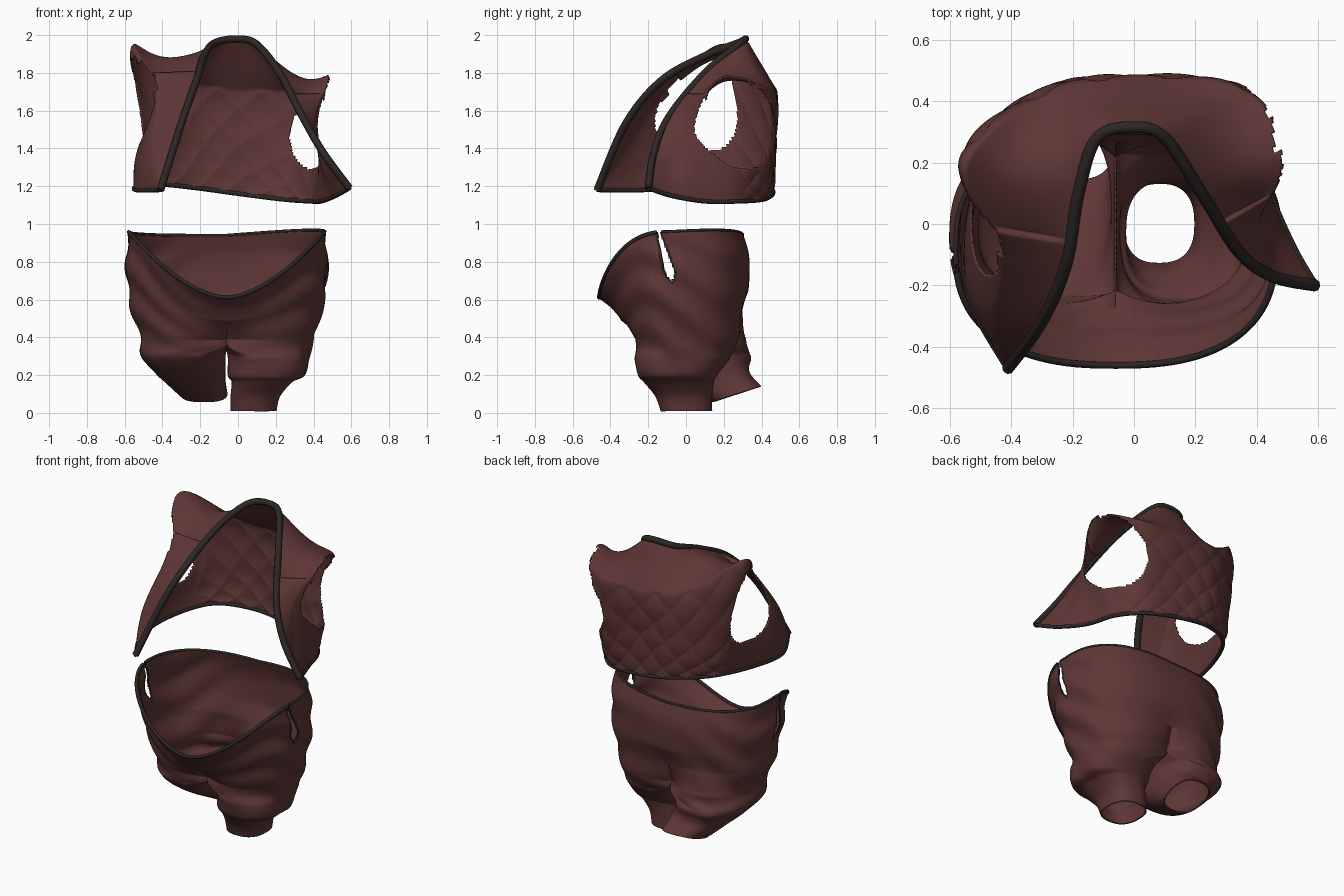
import bpy, bmesh, math, random
from mathutils import Vector

random.seed(4)
if "Cube" in bpy.data.objects:
    bpy.data.objects.remove(bpy.data.objects["Cube"])


def make_material(name, colour):
    m = bpy.data.materials.new(name)
    m.use_nodes = True
    m.diffuse_color = colour
    m.node_tree.nodes["Principled BSDF"].inputs["Base Color"].default_value = colour
    return m


fabric = make_material("maroon cloth", (0.112, 0.038, 0.036, 1))
binding = make_material("dark binding", (0.026, 0.02, 0.018, 1))


def spline(points, u):
    """Smooth point at index position u along a list of points."""
    last = len(points) - 1
    i = min(int(u), last - 1)
    f = u - i
    a, b, c, d = (Vector(points[max(0, min(last, i + k))]) for k in (-1, 0, 1, 2))
    return 0.5 * (2 * b + (c - a) * f + (2 * a - 5 * b + 4 * c - d) * f ** 2
                  + (3 * b - a - 3 * c + d) * f ** 3)


def cloth_object(name, bm):
    """Finish a cloth sheet: weld, give thickness, smooth."""
    bmesh.ops.remove_doubles(bm, verts=bm.verts, dist=0.0008)
    bmesh.ops.recalc_face_normals(bm, faces=bm.faces)
    mesh = bpy.data.meshes.new(name)
    bm.to_mesh(mesh)
    bm.free()
    mesh.materials.append(fabric)
    mesh.materials.append(binding)
    mesh.shade_smooth()
    ob = bpy.data.objects.new(name, mesh)
    bpy.context.collection.objects.link(ob)
    solid = ob.modifiers.new("thickness", "SOLIDIFY")
    solid.thickness = 0.008
    solid.offset = 0


def binding_tube(name, points, radius):
    """Dark piping along a path."""
    curve = bpy.data.curves.new(name, "CURVE")
    curve.dimensions = "3D"
    curve.bevel_depth = radius
    curve.bevel_resolution = 2
    curve.use_fill_caps = True
    path = curve.splines.new("POLY")
    path.points.add(len(points) - 1)
    for p, co in zip(path.points, points):
        p.co = (*co, 1)
    path.use_smooth = True
    curve.materials.append(binding)
    bpy.context.collection.objects.link(bpy.data.objects.new(name, curve))


# Vest: four guide lines running from the left front corner round the back
left_corner, right_corner = (0.59, -0.2, 1.19), (-0.41, -0.47, 1.18)
hem = [left_corner, (0.52, -0.08, 1.15), (0.44, 0.1, 1.12), (0.38, 0.28, 1.12),
       (0.24, 0.41, 1.13), (0, 0.46, 1.16), (-0.22, 0.44, 1.19), (-0.42, 0.32, 1.21),
       (-0.53, 0.05, 1.2), (-0.54, -0.22, 1.18), right_corner]
underarm = [left_corner, (0.46, -0.08, 1.27), (0.43, 0.06, 1.36), (0.42, 0.26, 1.3),
            (0.28, 0.43, 1.3), (0, 0.47, 1.42), (-0.26, 0.45, 1.42), (-0.47, 0.3, 1.4),
            (-0.53, 0.03, 1.38), (-0.52, -0.24, 1.32), right_corner]
shoulder = [left_corner, (0.45, -0.12, 1.34), (0.4, 0, 1.56), (0.48, 0.2, 1.78),
            (0.36, 0.43, 1.72), (0, 0.47, 1.72), (-0.3, 0.41, 1.77), (-0.55, 0.19, 1.95),
            (-0.43, -0.1, 1.71), (-0.45, -0.3, 1.44), right_corner]
neckline = [left_corner, (0.45, -0.17, 1.38), (0.34, -0.09, 1.57), (0.22, 0.1, 1.8),
            (0.1, 0.28, 1.95), (0, 0.315, 1.98), (-0.12, 0.28, 1.96), (-0.18, 0.1, 1.89),
            (-0.22, -0.13, 1.76), (-0.3, -0.32, 1.53), right_corner]

COLS, ROWS = 300, 84
armholes = ((3.15, 1.05), (7.72, 0.74))
bm = bmesh.new()
grid = []
for i in range(COLS + 1):
    s = 10 * i / COLS
    guides = [spline(line, s) for line in (hem, underarm, shoulder, neckline)]
    if i % 3 == 0:
        tear = random.uniform(0.85, 1.1)
    column = []
    for j in range(ROWS + 1):
        t = j / ROWS
        # Rounded body below a straight yoke that sags along the shoulders
        if t > 2 / 3:
            w = 3 * t - 2
            co = guides[2].lerp(guides[3], w)
            if 2.5 < s < 7.7:
                co.z -= 0.13 * abs(co.x) * math.sin(math.pi * w)
        else:
            co = spline(guides, 3 * t)
        # Quilted diamonds across the back
        if 3.2 < s < 7.2 and t < 0.66:
            p, q = s * 1.5, t * 4.6
            puff = abs(math.sin(math.pi * (p + q)) * math.sin(math.pi * (p - q)))
            co += Vector((co.x, co.y, 0)).normalized() * 0.01 * (math.sqrt(puff) - 0.5)
        # Ragged armholes
        ragged = tear if t > 0.5 else 1
        inside = any(((s - c) / w) ** 2 + ((t - 0.5) / (0.165 * ragged)) ** 2 < 1
                     for c, w in armholes)
        column.append(None if inside else bm.verts.new(co))
    grid.append(column)
for a, b in zip(grid, grid[1:]):
    for j in range(ROWS):
        quad = (a[j], b[j], b[j + 1], a[j + 1])
        if None not in quad:
            bm.faces.new(quad)
cloth_object("vest", bm)
steps = [k / 12 for k in range(121)]
binding_tube("vest_neck_binding", [spline(neckline, u) for u in steps], 0.02)
binding_tube("vest_hem_binding", [spline(hem, u) for u in steps], 0.012)

# Trousers: ring settings are height, outward shift, y centre,
# outer and inner half width, front and back depth, tilt
MID = -0.06
hips = [(0.97, 0, -0.08, 0.52, 0, 0.38, 0.38, 0), (0.85, 0, -0.06, 0.525, 0, 0.34, 0.39, 0),
        (0.7, 0, -0.04, 0.525, 0, 0.31, 0.37, 0), (0.55, 0, -0.02, 0.5, 0, 0.3, 0.33, 0),
        (0.39, 0, -0.01, 0.455, 0, 0.28, 0.31, 0)]
left_leg = [(0.29, 0.19, -0.02, 0.24, 0.18, 0.25, 0.25, 0),
            (0.2, 0.2, -0.04, 0.21, 0.19, 0.21, 0.2, 0),
            (0.165, 0.18, -0.03, 0.165, 0.15, 0.19, 0.175, 0),
            (0.09, 0.15, -0.01, 0.13, 0.125, 0.15, 0.145, 0),
            (0.01, 0.14, 0, 0.12, 0.115, 0.13, 0.135, 0)]
right_leg = [(0.3, 0.19, 0.04, 0.255, 0.18, 0.28, 0.3, 0),
             (0.22, 0.19, 0.1, 0.19, 0.18, 0.22, 0.23, 0.1),
             (0.17, 0.15, 0.19, 0.17, 0.14, 0.19, 0.15, 0.2),
             (0.1, 0.12, 0.27, 0.12, 0.12, 0.125, 0.125, 0.32)]
CROTCH = len(hips) - 1
CROTCH_Z = hips[-1][0]
OUTER, INNER, STEPS = 110, 32, 12


def soft(v):
    return math.copysign(abs(v) ** 0.8, v)


def trouser_point(levels, side, u, angle):
    z, shift, cy, out, inn, front, back, tilt = spline(levels, u)
    c, s = soft(math.cos(angle)), soft(math.sin(angle))
    # Halves part smoothly into two legs below the crotch
    k = max(0, min(1, u - CROTCH))
    part = k * k * (3 - 2 * k)
    extent = shift + out
    shift, inn = shift * part, inn * part
    out = extent - shift
    # Right thigh swells backwards above the bent knee
    if side < 0:
        back += 0.05 * max(0, 1 - abs(u - CROTCH)) * max(0, min(1, 3 * c))
    # Diagonal cloth folds, fading at the waist and cuffs
    fade = max(0, c) * min(1, u) * min(1, max(0, len(levels) - 2.6 - u))
    fold = 1 + 0.02 * fade * math.sin(26 * z + 4 * angle * side + 2 * math.sin(3 * angle))
    # Cleft between the thighs
    cleft = max(0, min(1, (u - 2.3) / 1.7, 5 - u)) * (1 - max(0, c)) ** 3
    x = shift + (out if c > 0 else inn) * c * fold
    y = cy + (back if s > 0 else front) * s * fold * (1 - 0.25 * cleft)
    # Waistline dips at the front
    if u < CROTCH:
        d = abs(c)
        waist = 0.61 + 0.35 * d ** 1.7 if s < 0 else 0.94 + 0.02 * d + 0.02 * side * d * s
        z = CROTCH_Z + (z - CROTCH_Z) * (waist - CROTCH_Z) / (hips[0][0] - CROTCH_Z)
    return Vector((MID + side * x, y, z + tilt * (y - cy)))


def slit_distance(co):
    """Negative inside the side vent, growing outwards."""
    if co.z < 0.6 or abs(co.x - MID) < 0.3:
        return 1
    depth = max(0, min(1, (co.z - 0.7) / 0.06))
    width = depth ** 0.5 * (0.006 + 0.1 * max(0, 0.95 - co.z))
    across = abs(co.y + 0.075 + 0.27 * (co.z - 0.7)) - width
    return max(across, 0.7 - co.z)


bm = bmesh.new()
for side, leg, label in ((1, left_leg, "left"), (-1, right_leg, "right")):
    levels = hips + leg
    # Columns crowd together at the side vent
    spread = [2 * k / OUTER - 1 for k in range(OUTER + 1)]
    angles = [math.pi / 2 * (0.4 * q + 0.6 * q ** 3) for q in spread]
    angles += [math.pi * (k / INNER + 0.5) for k in range(1, INNER)]
    count = len(angles)
    heights = [j / STEPS for j in range((len(levels) - 1) * STEPS + 1)]
    rings = [[bm.verts.new(trouser_point(levels, side, u, a)) for a in angles]
             for u in heights]
    for j in range(len(heights) - 1):
        for k in range(count):
            if heights[j] < CROTCH and k >= OUTER:
                continue
            n = (k + 1) % count
            quad = (rings[j][k], rings[j][n], rings[j + 1][n], rings[j + 1][k])
            gap = sum(slit_distance(v.co) for v in quad) / 4
            if gap < 0:
                continue
            face = bm.faces.new(quad)
            face.material_index = 1 if gap < 0.014 else 0
    # Waist binding, broken at the side vent
    top = [v.co.copy() for v in rings[0][:OUTER + 1]]
    binding_tube(label + "_front_waist_binding", [p for p in top if p.y < -0.15], 0.011)
    binding_tube(label + "_back_waist_binding", [p for p in top if p.y > -0.135], 0.008)
loose = [v for v in bm.verts if not v.link_faces]
bmesh.ops.delete(bm, geom=loose, context="VERTS")
cloth_object("trousers", bm)
